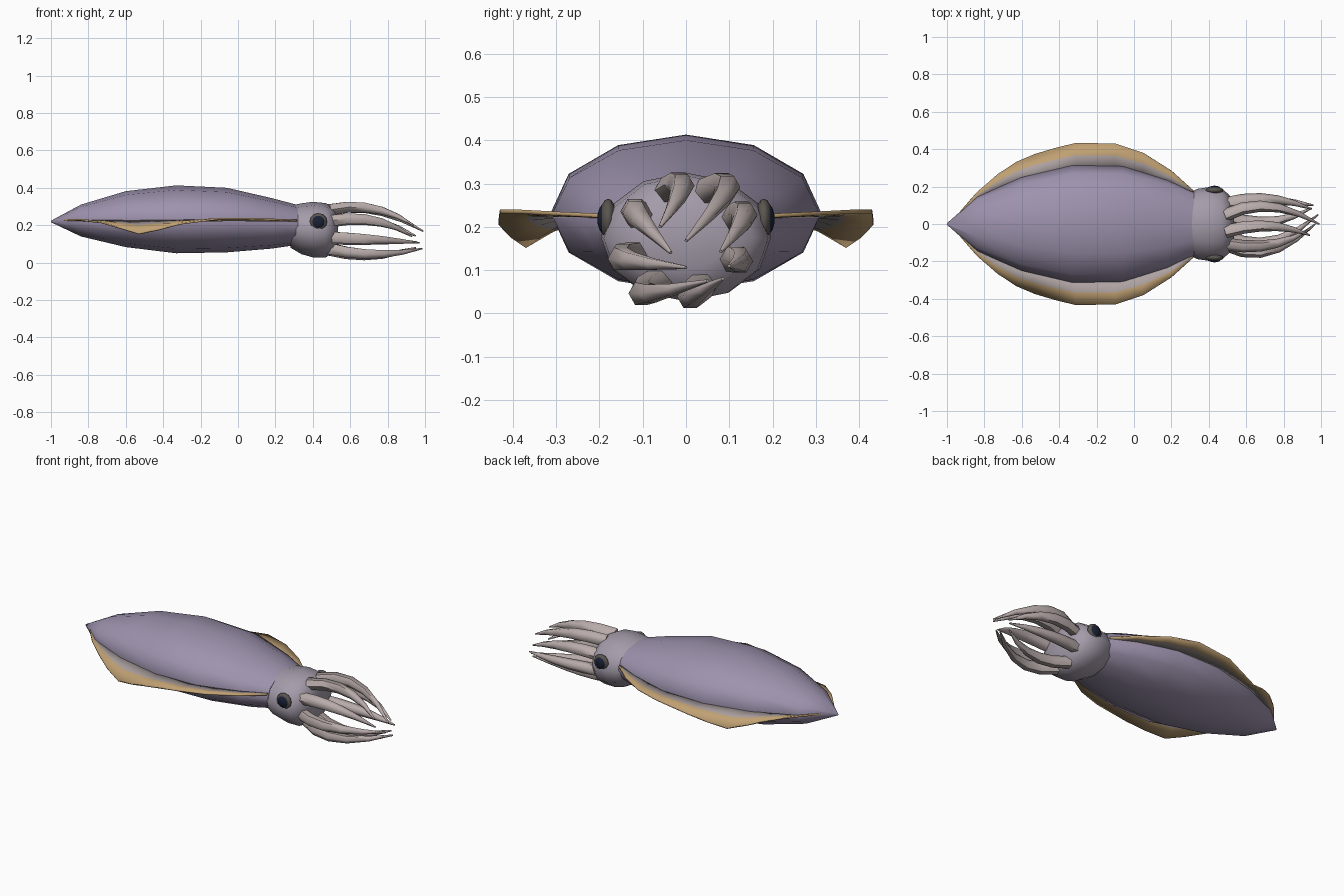
import bpy, bmesh, math
from mathutils import Vector

if "Cube" in bpy.data.objects:
    bpy.data.objects.remove(bpy.data.objects["Cube"])


def material(name, rgb):
    m = bpy.data.materials.new(name)
    m.diffuse_color = (*rgb, 1)
    m.use_nodes = True
    m.node_tree.nodes["Principled BSDF"].inputs["Base Color"].default_value = m.diffuse_color
    return m


PURPLE = material("mantle_purple", (0.34, 0.29, 0.42))
HEAD = material("head_mauve", (0.37, 0.33, 0.40))
ARM = material("arm_grey", (0.48, 0.41, 0.40))
INNER = material("fin_inner", (0.42, 0.36, 0.36))
TAN = material("fin_tan", (0.52, 0.35, 0.17))
RIM = material("eye_rim", (0.10, 0.09, 0.08))
DARK = material("eye_dark", (0.01, 0.015, 0.035))


def finish(bm, name, mats, angle=60):
    bmesh.ops.remove_doubles(bm, verts=bm.verts, dist=1e-5)
    bmesh.ops.recalc_face_normals(bm, faces=bm.faces)
    me = bpy.data.meshes.new(name)
    bm.to_mesh(me)
    bm.free()
    ob = bpy.data.objects.new(name, me)
    bpy.context.collection.objects.link(ob)
    for m in mats:
        me.materials.append(m)
    bpy.ops.object.select_all(action='DESELECT')
    ob.select_set(True)
    bpy.context.view_layer.objects.active = ob
    bpy.ops.object.shade_smooth_by_angle(angle=math.radians(angle))
    return ob


def skin(bm, rings):
    """Bridge closed rings of points and cap both ends."""
    vs = [[bm.verts.new(p) for p in r] for r in rings]
    n = len(vs[0])
    for a, b in zip(vs, vs[1:]):
        for i in range(n):
            j = (i + 1) % n
            bm.faces.new((a[i], a[j], b[j], b[i]))
    bm.faces.new(vs[0])
    bm.faces.new(vs[-1])


def body(name, stations, mat):
    """Loft 12-sided ellipses given as (x, half width, bottom z, top z)."""
    bm = bmesh.new()
    rings = []
    for x, w, lo, hi in stations:
        ang = [i * math.tau / 12 for i in range(12)]
        rings.append([(x, w * math.cos(a), (lo + hi) / 2 + (hi - lo) / 2 * math.sin(a)) for a in ang])
    skin(bm, rings)
    return finish(bm, name, [mat])


# Mantle and head
body("mantle", [(-1, .004, .216, .224), (-.84, .145, .14, .31), (-.6, .25, .083, .382),
                (-.33, .313, .05, .413), (-.06, .31, .055, .4), (.18, .243, .075, .345),
                (.32, .178, .095, .308)], PURPLE)
body("head", [(.28, .16, .08, .305), (.34, .188, .045, .317), (.40, .197, .028, .325),
              (.47, .19, .028, .318), (.51, .155, .055, .295), (.535, .09, .1, .24)], HEAD)

# Wavy side fins: (x, inner y, outer y, outer z)
FIN = [(-.93, .045, .065, .23), (-.84, .13, .17, .23), (-.73, .185, .265, .215), (-.63, .23, .33, .185),
       (-.53, .255, .372, .155), (-.42, .28, .405, .178), (-.31, .30, .433, .208), (-.1, .30, .43, .235),
       (.05, .27, .38, .235), (.2, .22, .285, .23), (.315, .17, .182, .225)]
for side, label in ((-1, "front"), (1, "back")):
    bm = bmesh.new()
    rows = []
    for x, yi, yo, z in FIN:
        row = []
        for t in (0, .5, 1):
            row.append(bm.verts.new((x, side * (yi + (yo - yi) * t), .225 + (z - .225) * t ** 1.3)))
        rows.append(row)
    for a, b in zip(rows, rows[1:]):
        for k in range(2):
            f = bm.faces.new((a[k], a[k + 1], b[k + 1], b[k]))
            f.material_index = k
    fin = finish(bm, label + "_fin", [INNER, TAN])
    sol = fin.modifiers.new("thickness", 'SOLIDIFY')
    sol.thickness = .009
    sol.offset = 0

# Eyes: flattened domes with a darker pupil set in a rim
for side, label in ((-1, "front"), (1, "back")):
    for part, r, depth, y, mat in (("eye_rim", .047, .02, .180, RIM), ("eye", .036, .018, .187, DARK)):
        bm = bmesh.new()
        bmesh.ops.create_uvsphere(bm, u_segments=12, v_segments=8, radius=1)
        for v in bm.verts:
            x, h, d = v.co
            v.co = (.43 + r * x, side * (y + depth * d), .218 + r * h)
        finish(bm, label + "_" + part, [mat])


def arm(name, pts, radii):
    """Tapered six-sided tube along a path."""
    bm = bmesh.new()
    pts = [Vector(p) for p in pts]
    rings = []
    for i, p in enumerate(pts):
        d = (pts[min(i + 1, len(pts) - 1)] - pts[max(i - 1, 0)]).normalized()
        u = Vector((0, 0, 1)).cross(d).normalized()
        v = d.cross(u)
        rings.append([p + radii[i] * (math.cos(k * math.tau / 6) * u + math.sin(k * math.tau / 6) * v)
                      for k in range(6)])
    skin(bm, rings)
    return finish(bm, name, [ARM])


# Arms: (base angle, bulge y, bulge z, tip x, tip y, tip z)
ARMS = [(22, .135, .225, .95, .08, .143), (66, .095, .288, .99, .0, .168),
        (110, -.01, .292, .94, -.06, .2), (155, -.115, .23, .93, -.035, .14),
        (200, -.148, .125, .97, .0, .106), (240, -.1, .045, .985, .05, .075),
        (290, .01, .038, .95, .085, .08), (335, .125, .12, .96, .1, .11)]
for n, (deg, by, bz, tx, ty, tz) in enumerate(ARMS):
    a = math.radians(deg)
    base = Vector((.49, .118 * math.cos(a), .175 + .115 * math.sin(a)))
    bulge, tip = Vector((.70, by, bz)), Vector((tx, ty, tz))
    path = []
    for t in (0, .2, .4, .6, .8, 1):
        # quadratic through base, bulge (t = .45) and tip
        h = .45
        path.append(base * ((t - h) * (t - 1) / h) + bulge * (t * (t - 1) / (h * (h - 1)))
                    + tip * (t * (t - h) / (1 - h)))
    arm(f"arm_{n + 1}", path, (.034, .033, .03, .024, .015, .004))
